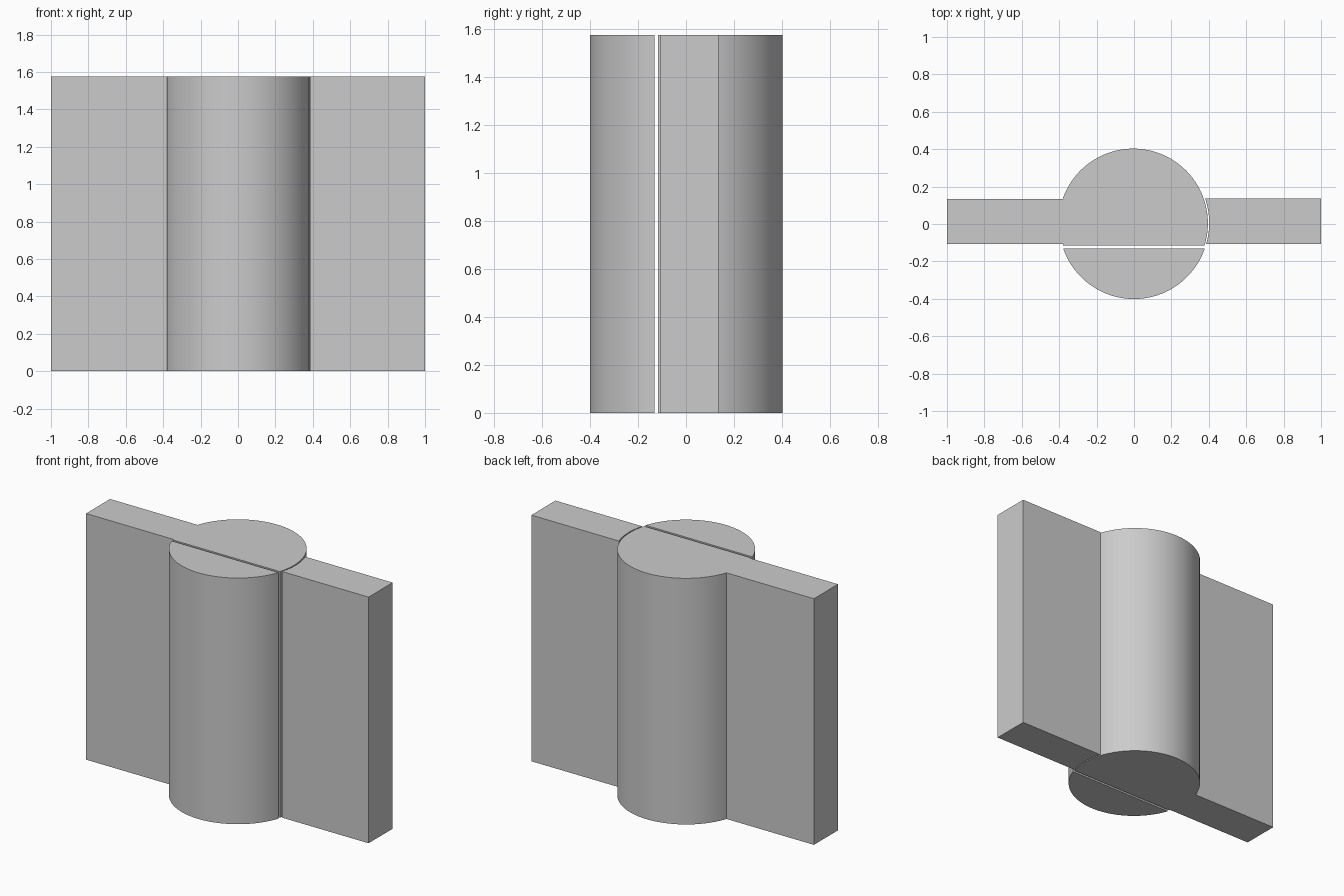
import bpy, bmesh
from math import asin, pi, sin, cos

if "Cube" in bpy.data.objects:
    bpy.data.objects.remove(bpy.data.objects["Cube"])

HEIGHT = 1.575
R = 0.4
TOP, BOTTOM = 0.135, -0.108      # y range of the flat plates


def arc(cx, cy, r, a0, a1, n):
    return [(cx + r * cos(a0 + (a1 - a0) * i / n),
             cy + r * sin(a0 + (a1 - a0) * i / n)) for i in range(n + 1)]


def extrude_profile(name, points):
    """Extrude a counter-clockwise outline up to the full height."""
    bm = bmesh.new()
    face = bm.faces.new([bm.verts.new((x, y, 0)) for x, y in points])
    up = bmesh.ops.extrude_face_region(bm, geom=[face])
    verts = [v for v in up["geom"] if isinstance(v, bmesh.types.BMVert)]
    bmesh.ops.translate(bm, verts=verts, vec=(0, 0, HEIGHT))
    bmesh.ops.recalc_face_normals(bm, faces=bm.faces)
    mesh = bpy.data.meshes.new(name)
    bm.to_mesh(mesh)
    bm.free()
    obj = bpy.data.objects.new(name, mesh)
    bpy.context.collection.objects.link(obj)
    bpy.context.view_layer.objects.active = obj
    bpy.ops.object.select_all(action='DESELECT')
    obj.select_set(True)
    bpy.ops.object.shade_smooth_by_angle(angle=pi / 9)
    return obj


# Main knuckle with the left plate fused to it
cx, cy, cut = -0.004, 0.004, -0.116
body = arc(cx, cy, R - 0.001, asin((cut - cy) / R), pi - asin((TOP - cy) / R), 72)
body += [(-1, TOP), (-1, BOTTOM), (-0.38, BOTTOM), (-0.38, cut)]
extrude_profile("knuckle_with_left_plate", body)

# Loose front segment of the cylinder, behind a narrow slot
half = asin(0.13 / R)
extrude_profile("front_segment", arc(0, -0.001, R, pi + half, 2 * pi - half, 56))

# Right plate with a hollow end that clears the knuckle
gap_r, gap_y = 0.402, 0.006
hollow = arc(0, gap_y, gap_r, asin((TOP - gap_y) / gap_r),
             asin((BOTTOM - gap_y) / gap_r), 16)
extrude_profile("right_plate", hollow + [(1, BOTTOM), (1, TOP)])
